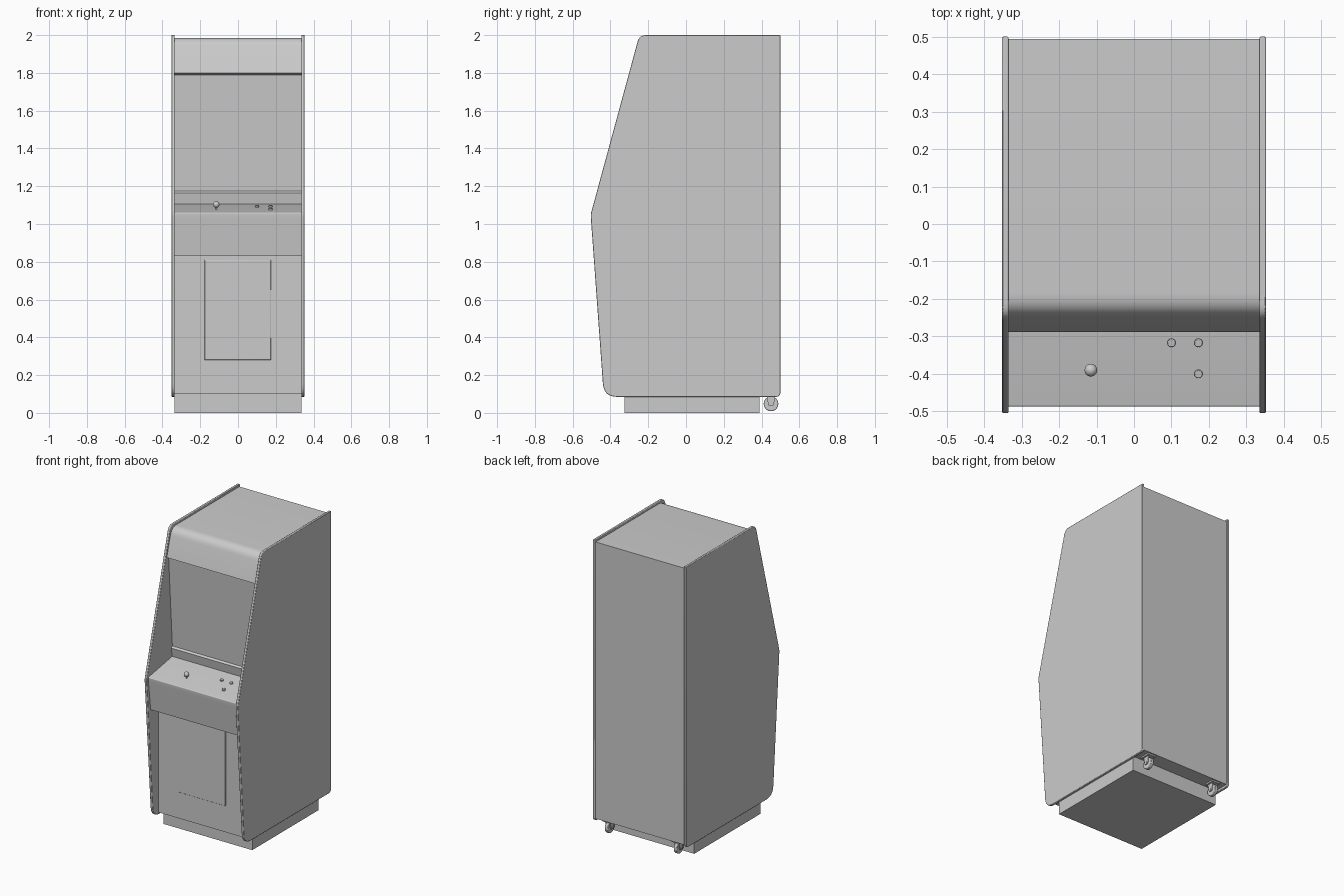
import bpy, bmesh, math
from mathutils import Vector, Matrix

if "Cube" in bpy.data.objects:
    bpy.data.objects.remove(bpy.data.objects["Cube"])


def material(name, rgb):
    m = bpy.data.materials.new(name)
    m.diffuse_color = (*rgb, 1)
    m.use_nodes = True
    m.node_tree.nodes["Principled BSDF"].inputs["Base Color"].default_value = m.diffuse_color
    return m


GREY = material("cabinet grey", (0.6, 0.6, 0.6))


def finish(name, bm, bevel=0.0, smooth=True):
    bmesh.ops.recalc_face_normals(bm, faces=bm.faces)
    me = bpy.data.meshes.new(name)
    bm.to_mesh(me)
    bm.free()
    me.materials.append(GREY)
    ob = bpy.data.objects.new(name, me)
    bpy.context.collection.objects.link(ob)
    if bevel:
        b = ob.modifiers.new("bevel", 'BEVEL')
        b.width, b.segments, b.limit_method = bevel, 2, 'ANGLE'
        b.angle_limit = math.radians(50)
    if smooth:
        bpy.ops.object.select_all(action='DESELECT')
        ob.select_set(True)
        bpy.context.view_layer.objects.active = ob
        bpy.ops.object.shade_smooth_by_angle(angle=math.radians(35))
    return ob


def rounded(corners, steps=6):
    """Profile from (y, z, radius) corners, rounding those with a radius."""
    pts, n = [], len(corners)
    for i, (y, z, r) in enumerate(corners):
        p = Vector((y, z))
        if not r:
            pts.append(p)
            continue
        a = p + (Vector(corners[i - 1][:2]) - p).normalized() * r
        b = p + (Vector(corners[(i + 1) % n][:2]) - p).normalized() * r
        for k in range(steps + 1):
            t = k / steps
            pts.append(a * (1 - t) ** 2 + p * 2 * t * (1 - t) + b * t * t)
    return pts


def extrude_x(name, corners, x0, x1, bevel=0.0):
    bm = bmesh.new()
    face = bm.faces.new([bm.verts.new((x0, p.x, p.y)) for p in rounded(corners)])
    r = bmesh.ops.extrude_face_region(bm, geom=[face])
    verts = [v for v in r["geom"] if isinstance(v, bmesh.types.BMVert)]
    bmesh.ops.translate(bm, verts=verts, vec=(x1 - x0, 0, 0))
    return finish(name, bm, bevel)


def box(name, lo, hi, bevel=0.0):
    lo, hi = Vector(lo), Vector(hi)
    bm = bmesh.new()
    bmesh.ops.create_cube(bm, size=1, matrix=Matrix.Translation((lo + hi) / 2)
                          @ Matrix.Diagonal((*(hi - lo), 1)))
    return finish(name, bm, bevel)


def cylinder(name, centre, radius, depth, rot=None, bevel=0.0, sides=24):
    bm = bmesh.new()
    m = Matrix.Translation(centre) @ (rot or Matrix())
    bmesh.ops.create_cone(bm, cap_ends=True, segments=sides, radius1=radius,
                          radius2=radius, depth=depth, matrix=m)
    return finish(name, bm, bevel)


# Side panels with rounded front edge
side = [(0.5, 0.085, 0.025), (0.5, 2.0, 0), (-0.247, 2.0, 0.035),
        (-0.505, 1.05, 0.015), (-0.435, 0.085, 0.07)]
for tag, s in (("left", -1), ("right", 1)):
    extrude_x(tag + "_side_panel", side, s * 0.335, s * 0.352, 0.003)

# Main body: top, marquee, recessed screen, riser, control panel, lower front, back
body = [(0.494, 0.1, 0), (0.494, 1.985, 0), (-0.235, 1.985, 0.05),
        (-0.288, 1.80, 0), (-0.268, 1.79, 0), (-0.228, 1.175, 0),
        (-0.240, 1.165, 0), (-0.230, 1.105, 0), (-0.488, 1.06, 0.006),
        (-0.486, 1.035, 0.006), (-0.462, 0.83, 0), (-0.38, 0.83, 0), (-0.38, 0.1, 0)]
extrude_x("cabinet_body", body, -0.337, 0.337)

# Plinth and coin door
box("plinth", (-0.335, -0.325, 0), (0.335, 0.39, 0.105))
box("coin_door", (-0.177, -0.386, 0.28), (0.175, -0.37, 0.81), 0.003)

# Controls sit square to the sloping panel
tilt = Matrix.Rotation(math.atan2(0.045, 0.258), 4, 'X')


def on_panel(x, y, lift=0.0):
    return Vector((x, y, 1.06 + (y + 0.488) * 0.045 / 0.258 + lift))


for i, (x, y) in enumerate([(0.10, -0.317), (0.172, -0.317), (0.172, -0.40)]):
    cylinder(f"button_{i + 1}", on_panel(x, y, 0.003), 0.011, 0.012, tilt, 0.002)
cylinder("joystick_shaft", on_panel(-0.115, -0.39, 0.01), 0.005, 0.03, tilt, sides=12)
bm = bmesh.new()
bmesh.ops.create_uvsphere(bm, u_segments=20, v_segments=12, radius=0.017,
                          matrix=Matrix.Translation(on_panel(-0.115, -0.39, 0.026)))
finish("joystick_ball", bm)

# Rear casters
axis = Matrix.Rotation(math.pi / 2, 4, 'Y')
for tag, s in (("left", -1), ("right", 1)):
    x = s * 0.26
    cylinder(tag + "_caster_wheel", (x, 0.45, 0.048), 0.039, 0.022, axis, 0.003)
    cylinder(tag + "_caster_axle", (x, 0.45, 0.048), 0.007, 0.044, axis, sides=12)
    for k in (-1, 1):
        fx = x + k * 0.017
        extrude_x(f"{tag}_caster_fork_{'a' if k < 0 else 'b'}",
                  [(0.437, 0.036, 0.008), (0.463, 0.036, 0.008),
                   (0.475, 0.101, 0), (0.425, 0.101, 0)], fx - 0.002, fx + 0.002)
    box(tag + "_caster_plate", (x - 0.03, 0.415, 0.09), (x + 0.03, 0.485, 0.102))
